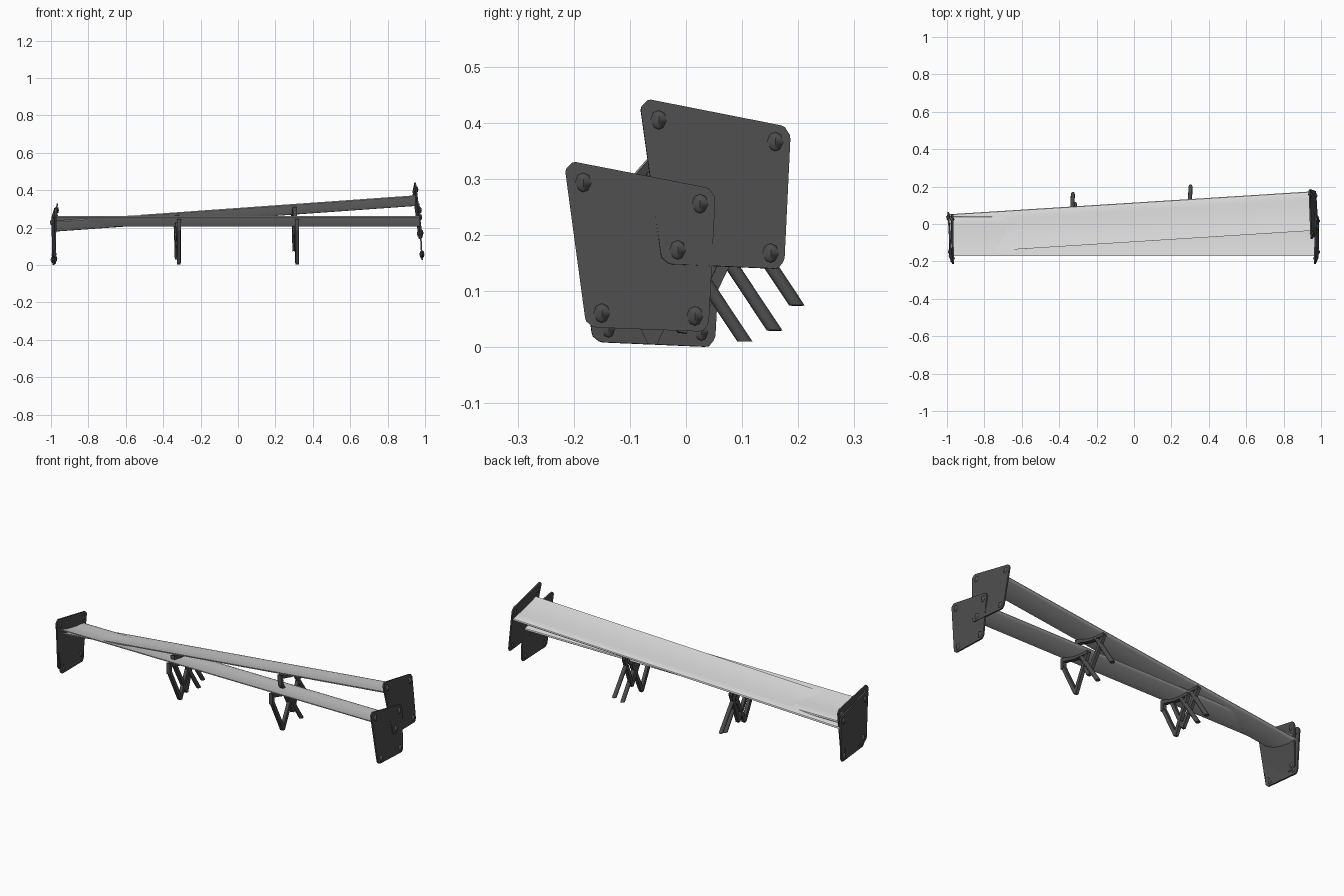
import bpy, bmesh, math
from mathutils import Matrix, Vector

if "Cube" in bpy.data.objects:
    bpy.data.objects.remove(bpy.data.objects["Cube"])


def material(name, value):
    m = bpy.data.materials.new(name)
    m.diffuse_color = (value, value, value, 1)
    m.use_nodes = True
    m.node_tree.nodes["Principled BSDF"].inputs["Base Color"].default_value = m.diffuse_color
    return m


LIGHT = material("light_grey_paint", 0.68)
DARK = material("dark_carbon", 0.075)

# Second wing: same parts, yawed and rolled, then shifted
ax = Vector((1, 0.063, 0.071)).normalized()
az = Vector((-0.071, 0, 1))
ay = az.cross(ax).normalized()
az = ax.cross(ay)
TILT = Matrix((ax, ay, az)).transposed().to_4x4()
TILT.translation = (-0.005, 0.073, 0.0425)


def finish(bm, name, mat, matrix, smooth=None):
    bmesh.ops.recalc_face_normals(bm, faces=bm.faces)
    me = bpy.data.meshes.new(name)
    bm.to_mesh(me)
    bm.free()
    me.materials.append(mat)
    ob = bpy.data.objects.new(name, me)
    bpy.context.collection.objects.link(ob)
    ob.matrix_world = matrix
    if smooth:
        bpy.ops.object.select_all(action='DESELECT')
        ob.select_set(True)
        bpy.context.view_layer.objects.active = ob
        bpy.ops.object.shade_smooth_by_angle(angle=math.radians(smooth))
    return ob


def extrude_yz(bm, points, xa, xb):
    """Solid from a (y, z) outline; xa and xb give x as a function of z."""
    a = [bm.verts.new((xa(z), y, z)) for y, z in points]
    b = [bm.verts.new((xb(z), y, z)) for y, z in points]
    n = len(points)
    bm.faces.new(a)
    bm.faces.new(b[::-1])
    for i in range(n):
        j = (i + 1) % n
        bm.faces.new((a[i], b[i], b[j], a[j]))


def flat(bm, points, x0, x1):
    extrude_yz(bm, points, lambda z: x0, lambda z: x1)


# Outlines as (y, z)
AEROFOIL = [(-0.17, 0.262), (-0.135, 0.251), (-0.09, 0.24), (-0.04, 0.231),
            (0.0, 0.227), (0.025, 0.223), (0.037, 0.218), (0.04, 0.212),
            (0.034, 0.207), (0.02, 0.205), (-0.02, 0.206), (-0.07, 0.214),
            (-0.12, 0.231), (-0.17, 0.257)]
PLATE = [(-0.215, 0.312), (-0.213, 0.319), (-0.203, 0.329), (-0.197, 0.33),
         (0.035, 0.285), (0.042, 0.282), (0.051, 0.268), (0.052, 0.26),
         (0.041, 0.047), (0.038, 0.039), (0.03, 0.029), (0.022, 0.028),
         (-0.16, 0.035), (-0.167, 0.037), (-0.178, 0.046), (-0.18, 0.053)]
BOLTS = [(-0.183, 0.293), (0.025, 0.255), (-0.15, 0.06), (0.016, 0.055)]
# Mount arm hugging the underside, with a drop at the trailing end
ARM = [(-0.163, 0.246), (-0.12, 0.235), (-0.06, 0.216), (0.035, 0.207),
       (0.035, 0.188), (-0.06, 0.197), (-0.12, 0.214), (-0.145, 0.22),
       (-0.145, 0.185), (-0.163, 0.185)]
# V brace and slanted leg
BRACE = [(-0.163, 0.195), (-0.068, 0.006), (-0.052, 0.004), (0.04, 0.195),
         (0.018, 0.195), (-0.06, 0.034), (-0.142, 0.195)]


def splay(z):
    return 0.985 - 0.057 * (z - 0.03)


def leg(bm, x):
    """Round tube leaning back, cut level at the foot."""
    n, r = 10, 0.011
    rings = []
    for y, z in ((0.105, 0.01), (-0.018, 0.195)):
        rings.append([bm.verts.new((x + r * math.cos(t), y + 1.3 * r * math.sin(t), z))
                      for t in (2 * math.pi * i / n for i in range(n))])
    a, b = rings
    bm.faces.new(a)
    bm.faces.new(b[::-1])
    for i in range(n):
        j = (i + 1) % n
        bm.faces.new((a[i], a[j], b[j], b[i]))


def build_wing(prefix, matrix):
    bm = bmesh.new()
    flat(bm, AEROFOIL, -0.973, 0.973)
    finish(bm, prefix + "_wing_blade", LIGHT, matrix, 35)

    for side, s in (("left", -1), ("right", 1)):
        # End plate, splayed outward at the bottom
        bm = bmesh.new()
        extrude_yz(bm, PLATE, lambda z: s * (splay(z) - 0.005), lambda z: s * (splay(z) + 0.003))
        finish(bm, f"{prefix}_{side}_end_plate", DARK, matrix)

        # Faceted bolts through the plate
        bm = bmesh.new()
        for y, z in BOLTS:
            bmesh.ops.create_uvsphere(
                bm, u_segments=4, v_segments=4, radius=1,
                matrix=Matrix.Translation((s * splay(z), y, z))
                @ Matrix.Diagonal((0.013, 0.019, 0.019, 1)))
        finish(bm, f"{prefix}_{side}_bolts", DARK, matrix, 60)

        # Support bracket
        x = s * 0.316
        bm = bmesh.new()
        flat(bm, ARM, x - 0.011, x + 0.011)
        finish(bm, f"{prefix}_{side}_mount_arm", DARK, matrix)
        bm = bmesh.new()
        flat(bm, BRACE, x - 0.009, x + 0.009)
        finish(bm, f"{prefix}_{side}_v_brace", DARK, matrix)
        bm = bmesh.new()
        leg(bm, x)
        finish(bm, f"{prefix}_{side}_leg", DARK, matrix, 45)


build_wing("lower", Matrix.Identity(4))
build_wing("upper", TILT)
